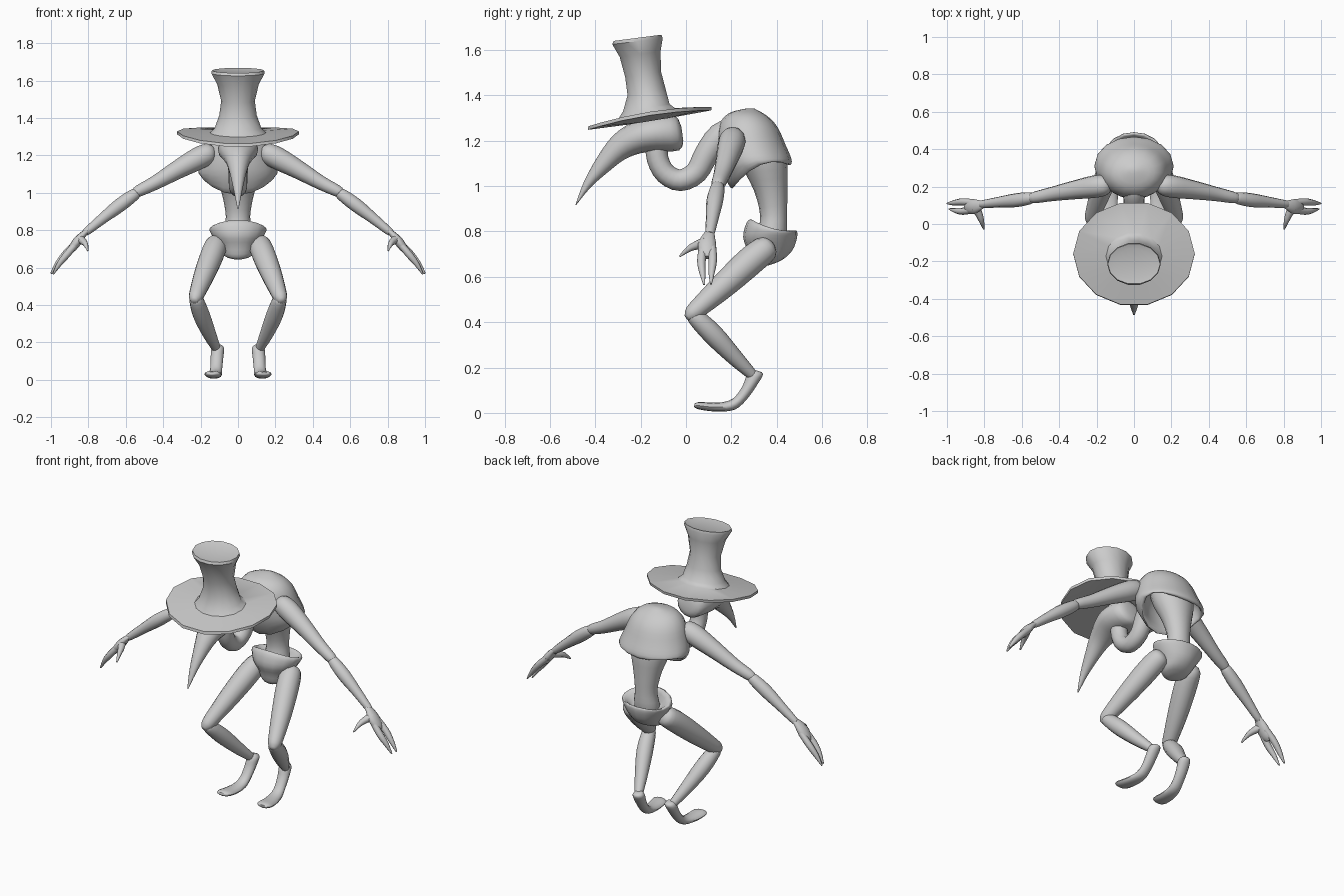
import bpy, bmesh, math
from mathutils import Vector


def spline(rows, steps):
    """Catmull-Rom interpolation of rows of numbers."""
    out = []
    for i in range(len(rows) - 1):
        p0, p1 = rows[max(i - 1, 0)], rows[i]
        p2, p3 = rows[i + 1], rows[min(i + 2, len(rows) - 1)]
        for s in range(steps):
            t = s / steps
            out.append([0.5 * (2 * b + (c - a) * t + (2 * a - 5 * b + 4 * c - d) * t * t
                               + (3 * b - a - 3 * c + d) * t ** 3)
                        for a, b, c, d in zip(p0, p1, p2, p3)])
    return out + [list(rows[-1])]


def skin(name, rings, sides, mirror=False, angle=50):
    """Skin rings given as (centre, u, v, lift of the sides)."""
    bm = bmesh.new()
    loops = []
    for c, u, v, lift in rings:
        loop = []
        for k in range(sides):
            a = 2 * math.pi * k / sides
            p = c + u * math.cos(a) + v * math.sin(a)
            p.z += lift * math.cos(a) ** 2
            loop.append(bm.verts.new(p))
        loops.append(loop)
    for a, b in zip(loops, loops[1:]):
        for k in range(sides):
            j = (k + 1) % sides
            bm.faces.new((a[k], a[j], b[j], b[k]))
    bm.faces.new(loops[0])
    bm.faces.new(loops[-1])
    bmesh.ops.recalc_face_normals(bm, faces=bm.faces)
    me = bpy.data.meshes.new(name)
    bm.to_mesh(me)
    bm.free()
    ob = bpy.data.objects.new(name, me)
    bpy.context.collection.objects.link(ob)
    bpy.ops.object.select_all(action='DESELECT')
    ob.select_set(True)
    bpy.context.view_layer.objects.active = ob
    bpy.ops.object.shade_smooth_by_angle(angle=math.radians(angle))
    if mirror:
        ob.modifiers.new("mirror", 'MIRROR')
    return ob


def body(name, rows, sides=16, steps=3, mirror=False, angle=50):
    """Rows: edge A (y, z), edge B (y, z), half width, side lift, centre x."""
    rows = [list(r) + [0] * (7 - len(r)) for r in rows]
    rings = []
    for ay, az, by, bz, w, lift, x in spline(rows, steps):
        a, b = Vector((x, ay, az)), Vector((x, by, bz))
        rings.append(((a + b) / 2, Vector((w, 0, 0)), (a - b) / 2, lift))
    return skin(name, rings, sides, mirror, angle)


def limb(name, rows, side, sides=12, steps=3, mirror=True, flat=1.0):
    """Rows: x, y, z, radius; side = reference axis of the cross-section."""
    pts = spline(rows, steps)
    P = [Vector(p[:3]) for p in pts]
    rings = []
    for i, p in enumerate(pts):
        t = (P[min(i + 1, len(P) - 1)] - P[max(i - 1, 0)]).normalized()
        s = Vector(side)
        u = (s - t * s.dot(t)).normalized()
        rings.append((P[i], u * p[3], t.cross(u) * p[3] * flat, 0))
    return skin(name, rings, sides, mirror)


X, Y = (1, 0, 0), (0, 1, 0)

# Tall hat: brim and waisted crown
body("hat", [
    (-.25, 1.272, -.06, 1.303, .12),
    (-.44, 1.246, .118, 1.334, .325, .022),
    (-.437, 1.262, .12, 1.350, .325, .022),
    (-.30, 1.298, -.045, 1.345, .15),
    (-.28, 1.33, -.07, 1.362, .125),
    (-.26, 1.40, -.088, 1.43, .10),
    (-.27, 1.48, -.108, 1.505, .09),
    (-.295, 1.57, -.11, 1.595, .112),
    (-.328, 1.625, -.10, 1.652, .143),
    (-.322, 1.64, -.105, 1.668, .14),
    (-.29, 1.637, -.13, 1.657, .10)], sides=14, steps=1, angle=40)

# Head drawn out into a long curved beak
body("head_and_beak", [
    (-.02, 1.26, -.012, 1.20, .035),
    (-.05, 1.312, -.03, 1.158, .085),
    (-.14, 1.312, -.13, 1.152, .108),
    (-.23, 1.285, -.20, 1.145, .095),
    (-.32, 1.225, -.27, 1.118, .065),
    (-.39, 1.13, -.34, 1.065, .042),
    (-.45, 1.02, -.42, .995, .022),
    (-.488, .916, -.483, .918, .004)])

# Hanging S-shaped neck
limb("neck", [
    (0, -.13, 1.20, .05), (0, -.125, 1.12, .048), (0, -.09, 1.055, .047),
    (0, -.025, 1.026, .048), (0, .045, 1.06, .05), (0, .09, 1.14, .054),
    (0, .15, 1.22, .058), (0, .23, 1.25, .06)], X, mirror=False)

# Hunched chest shell, open below
body("chest_shell", [
    (.265, 1.342, .30, 1.343, .025),
    (.19, 1.322, .36, 1.308, .11),
    (.145, 1.27, .405, 1.258, .16),
    (.135, 1.19, .44, 1.18, .19),
    (.15, 1.09, .465, 1.12, .212, .01),
    (.195, .995, .462, 1.095, .20, .05),
    (.215, 1.01, .445, 1.10, .183, .05),
    (.21, 1.09, .43, 1.16, .16, .03),
    (.22, 1.16, .40, 1.20, .12)])

# Waist
body("waist", [
    (.21, 1.20, .41, 1.21, .13), (.24, 1.10, .445, 1.11, .12),
    (.30, .98, .447, 1.0, .085), (.327, .87, .446, .88, .065),
    (.315, .79, .445, .79, .075), (.32, .73, .43, .73, .07)])

# Cup-shaped pelvis with a flared rim
body("pelvis", [
    (.32, .643, .37, .652, .03),
    (.29, .655, .425, .675, .075),
    (.272, .715, .468, .715, .102),
    (.252, .775, .488, .765, .138),
    (.268, .84, .49, .80, .153, -.015),
    (.295, .85, .475, .80, .135, -.015),
    (.31, .78, .455, .76, .08)])

# Legs
limb("thigh", [
    (.105, .38, .745, .02), (.112, .36, .73, .055), (.135, .29, .675, .064),
    (.175, .18, .575, .058), (.21, .08, .485, .046), (.228, .025, .437, .036),
    (.234, .002, .42, .014)], X)
limb("shin", [
    (.228, .02, .445, .02), (.222, .04, .425, .038), (.195, .12, .345, .046),
    (.155, .21, .25, .037), (.122, .28, .18, .026), (.112, .305, .155, .02)], X)
body("foot", [
    (.285, .188, .315, .186, .02, 0, .108),
    (.267, .165, .34, .172, .034, 0, .108),
    (.25, .12, .318, .13, .034, 0, .112),
    (.215, .07, .27, .062, .032, 0, .116),
    (.175, .05, .215, .014, .036, 0, .122),
    (.12, .045, .13, .006, .043, 0, .13),
    (.06, .048, .055, .016, .044, 0, .136),
    (.037, .041, .036, .027, .022, 0, .14)], sides=12, mirror=True)

# Arms
limb("upper_arm", [
    (.125, .21, 1.22, .025), (.15, .207, 1.213, .052), (.21, .20, 1.185, .06),
    (.32, .182, 1.125, .05), (.44, .16, 1.055, .038), (.53, .142, 1.01, .031),
    (.555, .138, .995, .022)], Y)
limb("forearm", [
    (.535, .14, 1.005, .022), (.555, .138, .99, .032), (.63, .127, .935, .037),
    (.72, .117, .865, .029), (.80, .107, .80, .022), (.82, .105, .785, .018)], Y)

# Hands: palm, two long fingers and a thumb
limb("palm", [
    (.80, .107, .80, .018), (.825, .10, .78, .028), (.855, .093, .745, .04),
    (.885, .093, .705, .036), (.90, .093, .685, .02)], Y, flat=.6)
for name, rows in {
    "outer_finger": [(.86, .115, .735, .018), (.92, .118, .675, .019),
                     (.965, .113, .62, .014), (1.0, .11, .568, .004)],
    "inner_finger": [(.86, .075, .735, .018), (.915, .068, .67, .019),
                     (.955, .072, .62, .014), (.988, .08, .565, .004)],
}.items():
    limb(name, rows, Y, sides=8)
limb("thumb", [(.85, .09, .755, .024), (.83, .055, .742, .02),
               (.815, .015, .725, .014), (.803, -.028, .69, .004)], X, sides=8)
